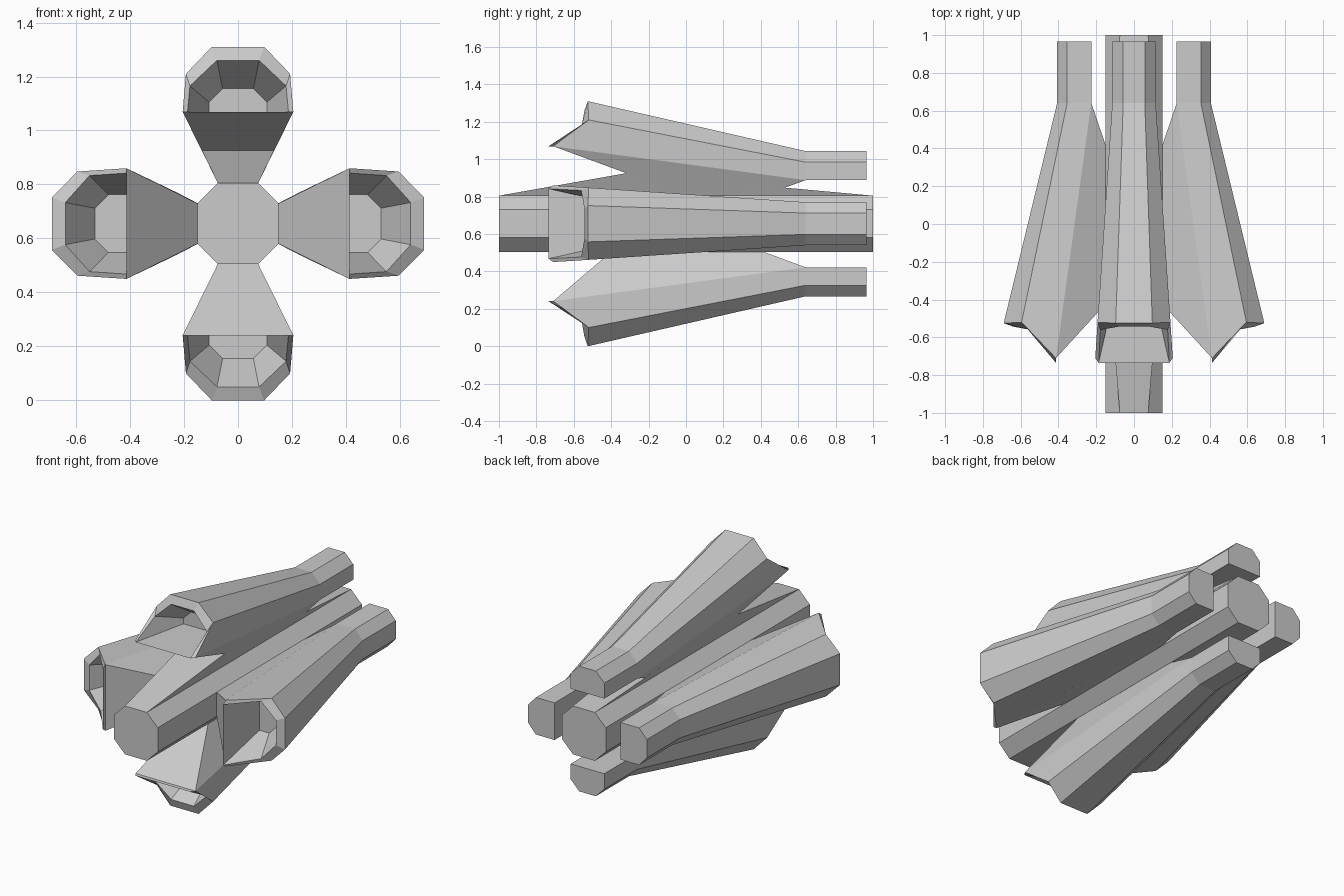
import bpy, bmesh, math

if "Cube" in bpy.data.objects:
    bpy.data.objects.remove(bpy.data.objects["Cube"])

ZC = 0.655  # height of the central axis


def place(r, t, y, ang):
    """radial, tangential, lengthwise -> world position"""
    c, s = math.cos(ang), math.sin(ang)
    return (r * c - t * s, y, ZC + r * s + t * c)


def finish(bm, name):
    bmesh.ops.recalc_face_normals(bm, faces=bm.faces)
    me = bpy.data.meshes.new(name)
    bm.to_mesh(me)
    bm.free()
    ob = bpy.data.objects.new(name, me)
    bpy.context.collection.objects.link(ob)
    return ob


def ring(bm, half, ang):
    """mirror a half section (r, t, y) into a full open loop"""
    pts = half + [(r, -t, y) for r, t, y in reversed(half)]
    return [bm.verts.new(place(r, t, y, ang)) for r, t, y in pts]


def bridge(bm, a, b, closed=True):
    n = len(a)
    for i in range(n if closed else n - 1):
        j = (i + 1) % n
        bm.faces.new((a[i], a[j], b[j], b[i]))


# central octagonal hull
bm = bmesh.new()
octo = [(0.15, 0.075), (0.075, 0.15), (-0.075, 0.15), (-0.15, 0.075),
        (-0.15, -0.075), (-0.075, -0.15), (0.075, -0.15), (0.15, -0.075)]
ends = [[bm.verts.new((x, y, ZC + z)) for x, z in octo] for y in (-1, 1)]
bridge(bm, *ends)
for e in ends:
    bm.faces.new(e)
finish(bm, "central_hull")

# long shallow spine on top of the hull
bm = bmesh.new()
spine = [[bm.verts.new((s * w, y, z)) for w, y, z in
          ((0.075, -1, 0.805), (0.133, -0.32, 0.925), (0.075, 1, 0.805))]
         for s in (-1, 1)]
bridge(bm, *spine)
for s in spine:
    bm.faces.new(s)
finish(bm, "top_spine")


def pod(name, ang, front, back, lip, cap, root_y):
    """front/back/lip/cap: radial distances of outer edge, shoulder, floor"""
    bm = bmesh.new()
    fa, fb, fc = front
    ba, bb, bc = back
    # root sections run down into the hull
    F = ring(bm, [(0.12, 0.06, root_y), (fc, 0.205, -0.71),
                  (fb, 0.193, -0.52), (fa, 0.097, -0.525)], ang)
    M = ring(bm, [(0.12, 0.06, 0.33), (bc, 0.115, 0.64),
                  (bb, 0.115, 0.64), (ba, 0.057, 0.64)], ang)
    bridge(bm, F, M)
    bm.faces.new((F[0], F[1], F[6], F[7]))   # sloping front underside
    bm.faces.new((M[0], M[1], M[6], M[7]))   # sloping rear underside
    # straight tail
    T = ring(bm, [(bc, 0.115, 0.965), (bb, 0.115, 0.965), (ba, 0.057, 0.965)], ang)
    bridge(bm, M[1:7], T)
    bm.faces.new(T)
    # intake lip and tapering recess
    L = ring(bm, [(lip[2], 0.187, -0.735), (lip[1], 0.178, -0.56),
                  (lip[0], 0.078, -0.543)], ang)
    C = ring(bm, [(cap[2], 0.107, -0.38), (cap[1], 0.107, -0.38),
                  (cap[0], 0.057, -0.38)], ang)
    bridge(bm, F[1:7], L)
    bridge(bm, L, C)
    bm.faces.new(C)
    finish(bm, name)


# vertical pods
for name, ang, ry in (("top_pod", math.pi / 2, 0.09), ("bottom_pod", -math.pi / 2, -0.365)):
    pod(name, ang, (0.655, 0.555, 0.414), (0.388, 0.329, 0.233),
        (0.605, 0.51, 0.414), (0.50, 0.45, 0.414), ry)
# side pods, slightly deeper
for name, ang in (("right_pod", 0), ("left_pod", math.pi)):
    pod(name, ang, (0.69, 0.595, 0.413), (0.407, 0.354, 0.226),
        (0.64, 0.55, 0.413), (0.53, 0.48, 0.413), -0.39)
